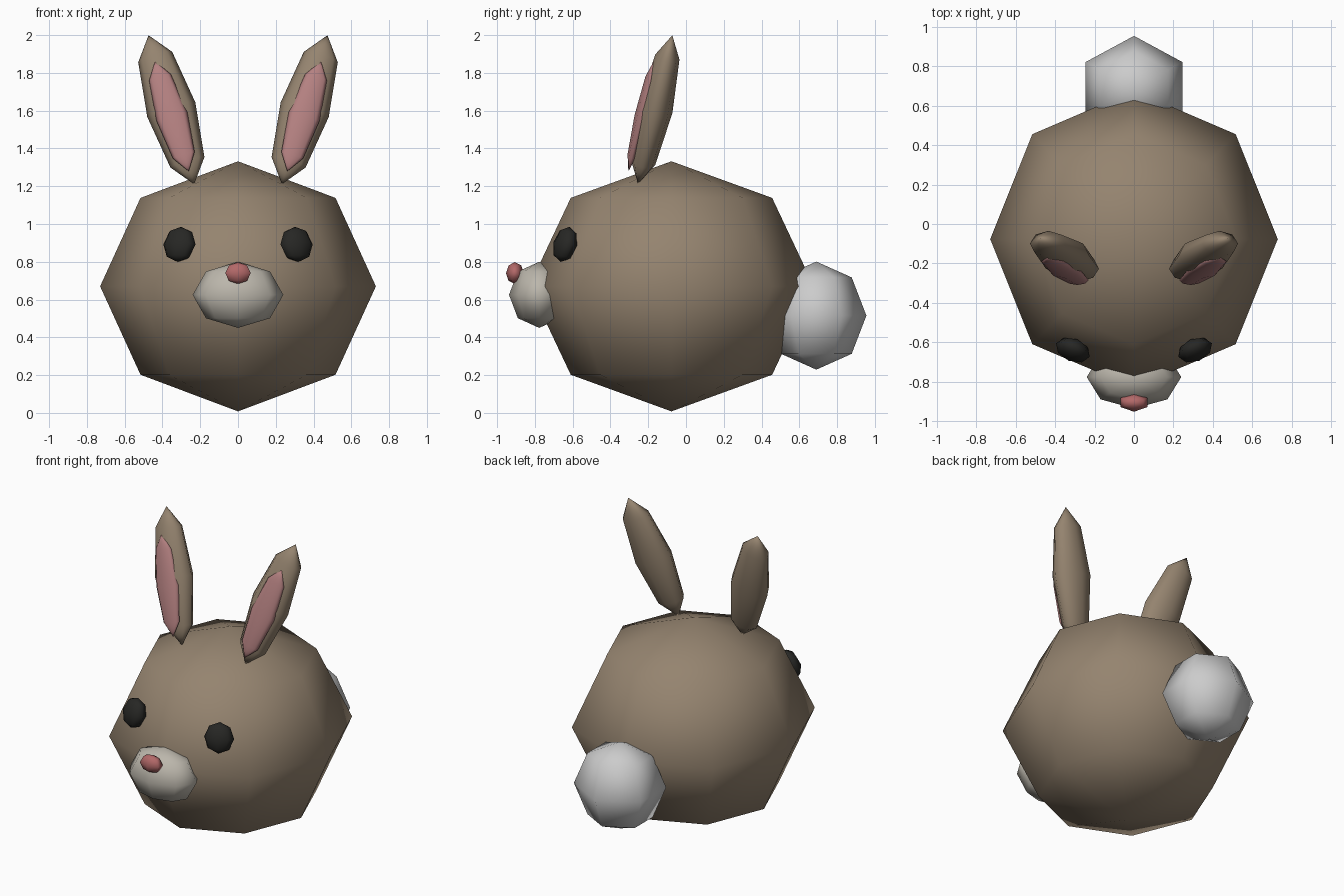
import bpy
from math import radians

if "Cube" in bpy.data.objects:
    bpy.data.objects.remove(bpy.data.objects["Cube"])


def material(name, rgb):
    m = bpy.data.materials.new(name)
    m.diffuse_color = (*rgb, 1)
    m.use_nodes = True
    m.node_tree.nodes["Principled BSDF"].inputs["Base Color"].default_value = m.diffuse_color
    return m


fur = material("fur", (0.30, 0.23, 0.16))
pink = material("pink", (0.46, 0.22, 0.22))
red = material("nose_pink", (0.45, 0.14, 0.14))
black = material("black", (0.02, 0.02, 0.018))
cream = material("cream", (0.50, 0.47, 0.41))


def ball(name, loc, radii, mat=None, segments=8, rot=(0, 0, 0)):
    """Low-poly ellipsoid, four rings high, smooth shaded."""
    bpy.ops.mesh.primitive_uv_sphere_add(
        segments=segments, ring_count=4, radius=1, location=loc,
        rotation=[radians(a) for a in rot])
    ob = bpy.context.object
    ob.name = name
    ob.scale = radii
    bpy.ops.object.shade_smooth()
    if mat:
        ob.data.materials.append(mat)
    return ob


# Round body
ball("body", (0, -0.077, 0.67), (0.73, 0.754, 0.662), fur)

# Tail
ball("tail", (0, 0.69, 0.515), (0.283, 0.265, 0.286), None, 6)

# Muzzle and nose
ball("muzzle", (0, -0.777, 0.625), (0.24, 0.16, 0.175), cream)
ball("nose", (0, -0.906, 0.74), (0.078, 0.047, 0.058), red, 6)

# Eyes and ears on both sides
for side, s in (("left", -1), ("right", 1)):
    ball(f"{side}_eye", (0.31 * s, -0.64, 0.892), (0.092, 0.06, 0.096),
         black, 8, (-15, 0, 22 * s))
    tilt = (-12.4, 17 * s, 0)
    ball(f"{side}_ear", (0.353 * s, -0.163, 1.605), (0.133, 0.093, 0.422),
         fur, 8, tilt)
    ball(f"{side}_inner_ear", (0.35 * s, -0.238, 1.57), (0.085, 0.035, 0.312),
         pink, 8, tilt)
